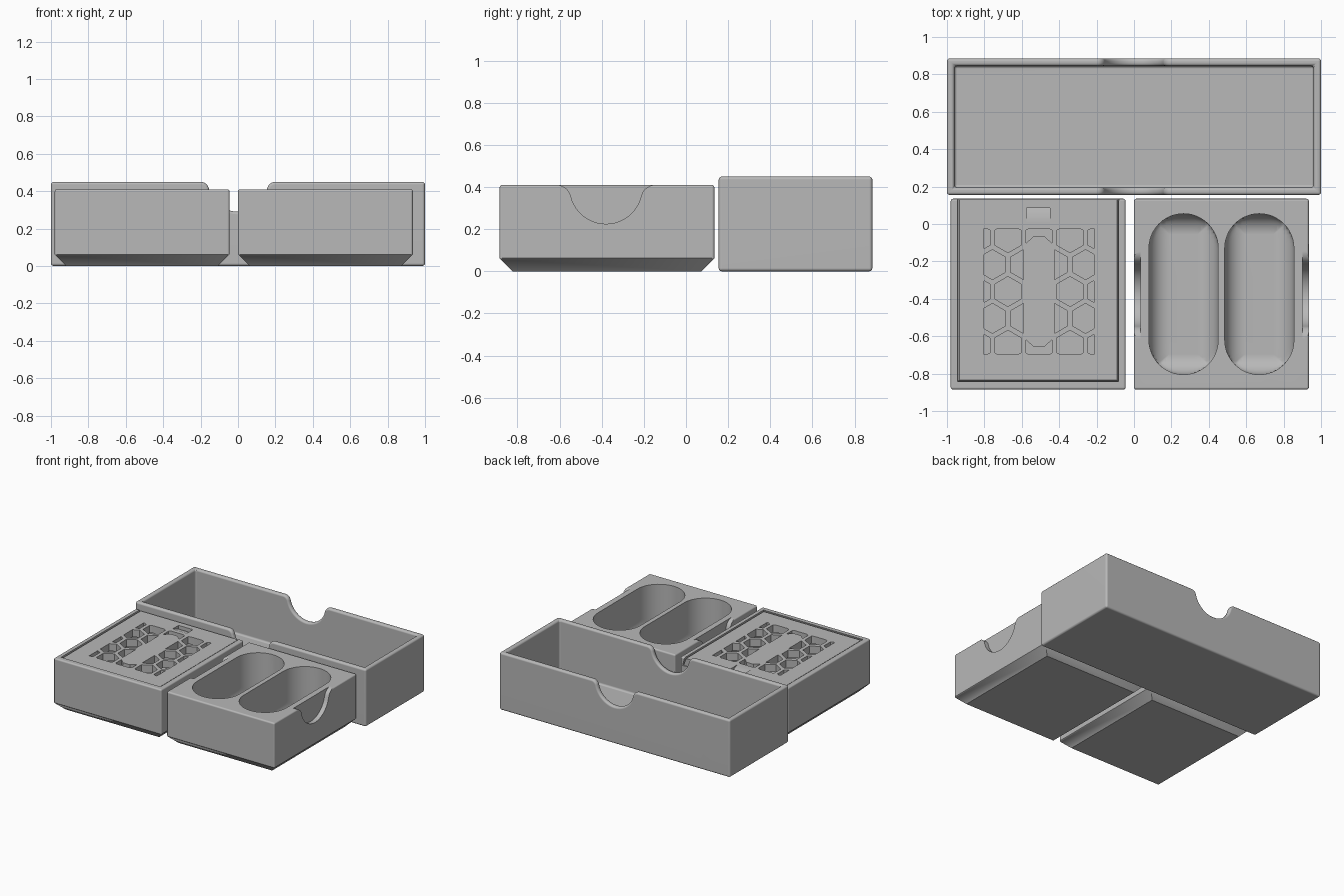
import bpy, bmesh, math
from mathutils import Matrix, Vector

cube = bpy.data.objects.get("Cube")
if cube:
    bpy.data.objects.remove(cube, do_unlink=True)

grey = bpy.data.materials.new("plain_grey")
grey.use_nodes = True
grey.diffuse_color = (0.48, 0.48, 0.48, 1)
grey.node_tree.nodes["Principled BSDF"].inputs["Base Color"].default_value = grey.diffuse_color


def make_object(name, bm):
    bmesh.ops.recalc_face_normals(bm, faces=bm.faces)
    mesh = bpy.data.meshes.new(name)
    bm.to_mesh(mesh)
    bm.free()
    mesh.materials.append(grey)
    obj = bpy.data.objects.new(name, mesh)
    bpy.context.collection.objects.link(obj)
    return obj


def loft(bm, rings):
    """Closed solid through equal-length rings of points."""
    rows = [[bm.verts.new(p) for p in ring] for ring in rings]
    n = len(rows[0])
    for a, b in zip(rows, rows[1:]):
        for i in range(n):
            j = (i + 1) % n
            bm.faces.new((a[i], a[j], b[j], b[i]))
    bm.faces.new(rows[0])
    bm.faces.new(rows[-1])


def solid(name, rings):
    bm = bmesh.new()
    loft(bm, rings)
    bmesh.ops.remove_doubles(bm, verts=bm.verts, dist=0.0005)
    return make_object(name, bm)


def rect(x0, x1, y0, y1, z, inset=0):
    x0, x1, y0, y1 = x0 + inset, x1 - inset, y0 + inset, y1 - inset
    return [(x0, y0, z), (x1, y0, z), (x1, y1, z), (x0, y1, z)]


def box(name, x0, x1, y0, y1, z0, z1):
    return solid(name, [rect(x0, x1, y0, y1, z0), rect(x0, x1, y0, y1, z1)])


def apply(obj):
    bpy.context.view_layer.update()
    deps = bpy.context.evaluated_depsgraph_get()
    mesh = bpy.data.meshes.new_from_object(obj.evaluated_get(deps))
    obj.modifiers.clear()
    obj.data = mesh


def boolean(obj, cutter, operation="DIFFERENCE"):
    mod = obj.modifiers.new("cut", "BOOLEAN")
    mod.operation = operation
    mod.solver = "EXACT"
    mod.object = cutter
    apply(obj)
    bpy.data.objects.remove(cutter, do_unlink=True)


def bevel(obj, width, segments=3, angle=70):
    mod = obj.modifiers.new("round", "BEVEL")
    mod.width = width
    mod.segments = segments
    mod.limit_method = "ANGLE"
    mod.angle_limit = math.radians(angle)
    mod.use_clamp_overlap = False
    apply(obj)


def finish(obj):
    bpy.ops.object.select_all(action="DESELECT")
    obj.select_set(True)
    bpy.context.view_layer.objects.active = obj
    bpy.ops.object.shade_smooth_by_angle(angle=math.radians(35))
    mod = obj.modifiers.new("flat_normals", "WEIGHTED_NORMAL")
    mod.keep_sharp = True


def notch_profile(half, depth, fillet, steps=10):
    """Finger notch outline (across, height) with flared shoulders."""
    k = depth - fillet
    radius = (half**2 + k**2 - fillet**2) / (2 * depth)
    tilt = math.atan2(k - radius, half)
    right = [(half, 0.1)]
    for i in range(steps + 1):
        a = math.pi / 2 + (math.pi / 2 + tilt) * i / steps
        right.append((half + fillet * math.cos(a), -fillet + fillet * math.sin(a)))
    for i in range(1, steps + 1):
        a = tilt + (-math.pi / 2 - tilt) * i / steps
        right.append((radius * math.cos(a), radius - depth + radius * math.sin(a)))
    return right + [(-u, v) for u, v in reversed(right[:-1])]


def chamfered_box(name, x0, x1, y0, y1, top):
    obj = solid(name, [rect(x0, x1, y0, y1, 0, 0.062), rect(x0, x1, y0, y1, 0.062),
                       rect(x0, x1, y0, y1, top)])
    bevel(obj, 0.012)
    return obj


# Long open tray with a finger notch through both long walls
tray = box("long_tray", -1, 1, 0.155, 0.885, 0, 0.45)
boolean(tray, box("hollow", -0.96, 0.96, 0.195, 0.845, 0.04, 0.6))
profile = notch_profile(0.2, 0.16, 0.045)
boolean(tray, solid("notch", [[(u, y, 0.45 + v) for u, v in profile] for y in (0, 1)]))
bevel(tray, 0.015, angle=60)
finish(tray)

# Two-well tray: side finger recesses and stadium wells with rounded floors
wells = chamfered_box("two_well_tray", 0, 0.935, -0.885, 0.135, 0.41)
profile = notch_profile(0.235, 0.185, 0.07)
for x0, x1 in ((-0.1, 0.035), (0.9, 1.1)):
    boolean(wells, solid("recess", [[(x, -0.38 + u, 0.41 + v) for u, v in profile]
                                    for x in (x0, x1)]))


def well_ring(cx, z, shrink, hw=0.185, hl=0.43, steps=24):
    ring = []
    for side in (1, -1):
        for i in range(steps + 1):
            a = math.pi * i / steps
            x = hw * math.cos(a) * side
            y = (hl - hw + hw * math.sin(a)) * side
            x = max(-hw + shrink, min(hw - shrink, x))
            y = max(-hl + shrink, min(hl - shrink, y))
            ring.append((cx + x, -0.375 + y, z))
    return ring


floor, r, steps = 0.05, 0.11, 7
for cx in (0.265, 0.67):
    rings = []
    for i in range(steps + 1):
        a = math.pi / 2 * i / steps
        rings.append(well_ring(cx, floor + r * (1 - math.cos(a)), r * (1 - math.sin(a))))
    rings.append(well_ring(cx, 0.5, 0))
    boolean(wells, solid("well", rings))
finish(wells)

# Lidded box: hollow body with a dovetail slot open at the back
body = chamfered_box("lidded_box", -0.98, -0.045, -0.885, 0.135, 0.41)
boolean(body, box("hollow", -0.925, -0.1, -0.825, 0.08, 0.04, 0.38))
boolean(body, solid("slot", [rect(-0.96, -0.065, -0.86, 0.3, 0.345),
                             rect(-0.943, -0.082, -0.843, 0.3, 0.411),
                             rect(-0.943, -0.082, -0.843, 0.3, 0.5)]))
finish(body)

# Sliding lid
lid = solid("sliding_lid", [rect(-0.954, -0.071, -0.854, 0.13, 0.346),
                            rect(-0.934, -0.091, -0.834, 0.13, 0.404)])

# Hexagon grille, trimmed to a window and around a solid centre panel
cx, cy, pitch = -0.508, -0.361, 0.166
bm = bmesh.new()
for row in range(-2, 3):
    shift = pitch / 2 if row % 2 else 0
    for col in range(-3, 4):
        x, y = cx + col * pitch + shift, cy + row * pitch * 0.866
        if abs(x - cx) < 0.36:
            hexagon = [(x + 0.08 * math.sin(i * math.pi / 3), y + 0.08 * math.cos(i * math.pi / 3))
                       for i in range(6)]
            loft(bm, [[(u, v, z) for u, v in hexagon] for z in (0.3, 0.45)])
grille = make_object("grille", bm)
boolean(grille, box("window", cx - 0.294, cx + 0.294, cy - 0.337, cy + 0.337, 0.2, 0.6), "INTERSECT")
corner = [(0.083, -0.245), (0.083, 0.245), (0.03, 0.295), (-0.03, 0.295)]
panel = corner + [(-0.083, 0.245), (-0.083, -0.245), (-0.03, -0.295), (0.03, -0.295)]
boolean(grille, solid("panel", [[(cx + u, cy + v, z) for u, v in panel] for z in (0.2, 0.6)]))
boolean(lid, grille)

# Sloped thumb grip in the lid
grip = [(0.0, 0.407), (0.085, 0.375), (0.085, 0.45), (0.0, 0.45)]
boolean(lid, solid("grip", [[(x, y, z) for y, z in grip] for x in (-0.575, -0.45)]))
finish(lid)
